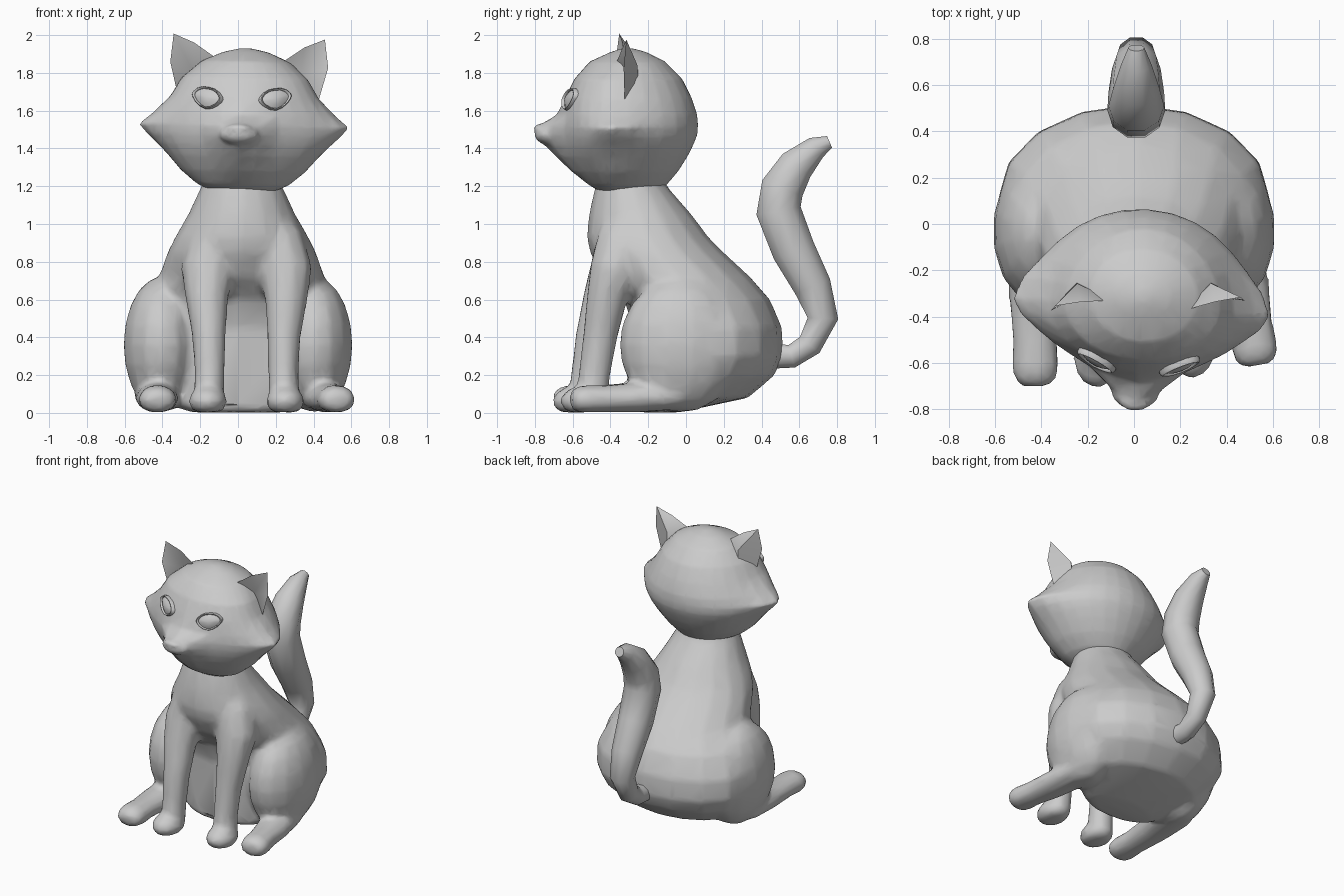
import bpy, bmesh, math
from math import sin, cos, pi, radians, exp
from mathutils import Vector, Matrix

if "Cube" in bpy.data.objects:
    bpy.data.objects.remove(bpy.data.objects["Cube"])

# Slight turn and roll shared by everything on the head
HEAD = (Matrix.Translation((0.035, -0.3, 1.5)) @ Matrix.Rotation(radians(-4), 4, 'Z')
        @ Matrix.Rotation(radians(1.2), 4, 'Y') @ Matrix.Translation((0, 0.3, -1.5)))


def select(obs):
    bpy.ops.object.select_all(action='DESELECT')
    for ob in obs:
        ob.select_set(True)
    bpy.context.view_layer.objects.active = obs[0]


def finish(name, bm, matrix=None):
    if matrix:
        bm.transform(matrix)
    for v in bm.verts:
        v.co.z = max(v.co.z, 0.003)
    bmesh.ops.recalc_face_normals(bm, faces=bm.faces)
    me = bpy.data.meshes.new(name)
    bm.to_mesh(me)
    bm.free()
    ob = bpy.data.objects.new(name, me)
    bpy.context.collection.objects.link(ob)
    select([ob])
    bpy.ops.object.shade_smooth_by_angle(angle=radians(60))
    return ob


def loft(name, rings, matrix=None):
    bm = bmesh.new()
    loops = [[bm.verts.new(p) for p in r] for r in rings]
    n = len(loops[0])
    for a, b in zip(loops, loops[1:]):
        for i in range(n):
            j = (i + 1) % n
            bm.faces.new((a[i], a[j], b[j], b[i]))
    bm.faces.new(loops[0])
    bm.faces.new(loops[-1])
    return finish(name, bm, matrix)


def tube(name, path, n=10):
    """path items: x, y, z, sideways radius, other radius"""
    pts = [Vector(p[:3]) for p in path]
    rings = []
    for i, p in enumerate(path):
        t = (pts[min(i + 1, len(pts) - 1)] - pts[max(i - 1, 0)]).normalized()
        u = Vector((1, 0, 0))
        u = (u - t * u.dot(t)).normalized()
        v = t.cross(u)
        rings.append([pts[i] + u * p[3] * cos(2 * pi * k / n) + v * p[4] * sin(2 * pi * k / n)
                      for k in range(n)])
    return loft(name, rings)


def ball(name, loc, size, matrix=None, seg=12, rows=8):
    bm = bmesh.new()
    m = Matrix.Translation(loc) @ Matrix.Diagonal((*size, 1))
    bmesh.ops.create_uvsphere(bm, u_segments=seg, v_segments=rows, radius=1, matrix=m)
    return finish(name, bm, matrix)


def merge(name, obs, voxel, smooth):
    """Join overlapping parts into one skin"""
    select(obs)
    bpy.ops.object.join()
    ob = obs[0]
    ob.name = name
    r = ob.modifiers.new("skin", 'REMESH')
    r.mode, r.voxel_size, r.use_smooth_shade = 'VOXEL', voxel, True
    s = ob.modifiers.new("soften", 'SMOOTH')
    s.factor, s.iterations = 0.5, smooth
    ob.modifiers.new("reduce", 'DECIMATE').ratio = 0.15


# Torso: z, half width, front y, back y
torso = [(0.003, .25, -.27, -.03), (.04, .36, -.28, .14), (.08, .44, -.28, .33),
         (.2, .54, -.28, .47), (.3, .585, -.28, .515), (.45, .58, -.28, .51),
         (.6, .515, -.33, .445), (.72, .44, -.44, .34), (.85, .395, -.51, .2),
         (.93, .355, -.525, .12), (1.05, .285, -.515, .03), (1.2, .215, -.48, -.1),
         (1.3, .17, -.44, -.14)]
body = [loft("torso", [[(0.02 * (z > .6) + w * sin(2 * pi * k / 16),
                         (f + b) / 2 - (b - f) / 2 * cos(2 * pi * k / 16), z)
                        for k in range(16)] for z, w, f, b in torso])]

# Head: z, half width, cheek point, face y, muzzle length, back y
head = [(1.175, .17, 0, -.46, 0, -.14), (1.21, .245, 0, -.51, .01, -.1), (1.28, .33, 0, -.56, .05, -.04),
        (1.36, .4, 0, -.605, .09, .01), (1.42, .445, .015, -.625, .13, .04),
        (1.47, .47, .045, -.635, .155, .06), (1.52, .475, .085, -.64, .145, .065),
        (1.58, .45, .035, -.64, .045, .06), (1.67, .395, 0, -.63, .01, .03),
        (1.77, .335, 0, -.59, 0, -.02), (1.86, .235, 0, -.51, 0, -.11),
        (1.91, .12, 0, -.4, 0, -.21), (1.93, .03, 0, -.34, 0, -.28)]


def head_ring(z, w, cheek, f, muz, b):
    ring = []
    mid = -.36 if z < 1.8 else (f + b) / 2
    for k in range(28):
        c, s = cos(2 * pi * k / 28), sin(2 * pi * k / 28)
        x = w * s
        y = mid + (f - mid) * max(c, 0) + (b - mid) * max(-c, 0)
        if c > 0:
            y -= muz * exp(-(x / .14) ** 2)
        ring.append((x + math.copysign(cheek * abs(s) ** 14, s), y, z))
    return ring


merge("head", [loft("skull", [head_ring(*h) for h in head], HEAD),
               ball("muzzle", (0, -.715, 1.475), (.11, .09, .06), HEAD),
               ball("nose", (0, -.765, 1.505), (.07, .045, .025), HEAD)], .014, 3)

for side, s in (("left", -1), ("right", 1)):
    flip = Matrix.Diagonal((s, 1, 1, 1))

    # Ear: hollow shell with a bulging back
    bm = bmesh.new()
    tip, out_mid, out_lo, in_mid, inner, back, back_lo, hollow = [bm.verts.new(c) for c in (
        (.39, -.345, 2.0), (.405, -.365, 1.85), (.36, -.345, 1.67), (.28, -.33, 1.955),
        (.14, -.325, 1.86), (.29, -.25, 1.86), (.29, -.245, 1.73), (.28, -.29, 1.80))]
    for f in ((tip, back, out_mid), (out_mid, back, back_lo, out_lo), (tip, in_mid, back),
              (in_mid, inner, back), (inner, back_lo, back), (tip, out_mid, hollow),
              (out_mid, out_lo, hollow), (tip, hollow, in_mid), (in_mid, hollow, inner),
              (hollow, out_lo, back_lo, inner)):
        bm.faces.new(f)
    pivot = Matrix.Translation((s * .28, -.31, 0))
    nudge = Matrix.Translation((.02, .015, -.015) if s > 0 else (.005, -.025, .0))
    twist = pivot @ Matrix.Rotation(radians(22 if s > 0 else 5), 4, 'Z') @ pivot.inverted()
    finish(side + "_ear", bm, HEAD @ nudge @ twist @ flip)

    # Eye: almond lid rim around a domed eyeball
    eye = []
    for sc, d in ((1, .03), (1, -.006), (.93, -.017), (.84, -.014), (.82, -.004), (.5, -.016), (.1, -.02)):
        ring = []
        for k in range(16):
            a = 2 * pi * k / 16
            x = .092 * cos(a)
            z = .06 * sin(a) * abs(sin(a)) ** .35 + .25 * max(x, 0) + .05 * min(x, 0)
            ring.append((x * sc, d, z * sc))
        eye.append(ring)
    loft(side + "_eye", eye, HEAD @ flip @ Matrix.Translation((.18, -.602, 1.662))
         @ Matrix.Rotation(radians(23), 4, 'Z') @ Matrix.Rotation(radians(-14), 4, 'X'))

    # Front leg and paw
    m, dy = .045, (-.02 if s < 0 else .02)
    body.append(tube(side + "_front_leg", [(m + s * x, y + dy * g, z, rx, ry) for x, y, z, rx, ry, g in (
        (.11, -.28, 1.06, .09, .12, 0), (.17, -.33, .9, .14, .15, 0), (.205, -.38, .75, .145, .135, 0),
        (.21, -.43, .6, .114, .11, .5), (.198, -.475, .4, .09, .093, 1),
        (.195, -.505, .2, .081, .086, 1), (.2, -.52, .05, .085, .09, 1))]))
    body.append(ball(side + "_front_paw", (m + s * .205, -.56 + dy, .062), (.103, .13, .08)))

    # Haunch
    body.append(ball(side + "_haunch", (s * .405, -.03, .36), (.205, .325, .36), None, 14, 10))

    # Hind foot, the right one toed outwards
    tx, ty = (.535, -.61) if s > 0 else (-.425, -.70)
    root = Vector((s * .43, -.05, .085))
    toe = Vector((tx, ty, .068))
    body.append(tube(side + "_hind_foot", [(*root.lerp(toe, t), rx, rz) for t, rx, rz in (
        (0, .12, .07), (.4, .115, .082), (.7, .098, .075), (.86, .104, .08), (.95, .095, .07), (1, .06, .04))]))

merge("body", body, .02, 6)

# Tail
tube("tail", [(.01, y, z, r, r) for y, z, r in (
    (.44, .30, .07), (.56, .30, .065), (.655, .36, .07), (.725, .5, .085), (.67, .67, .105),
    (.57, .86, .12), (.49, 1.07, .125), (.51, 1.19, .12), (.585, 1.31, .1), (.69, 1.405, .065),
    (.76, 1.435, .035))])
